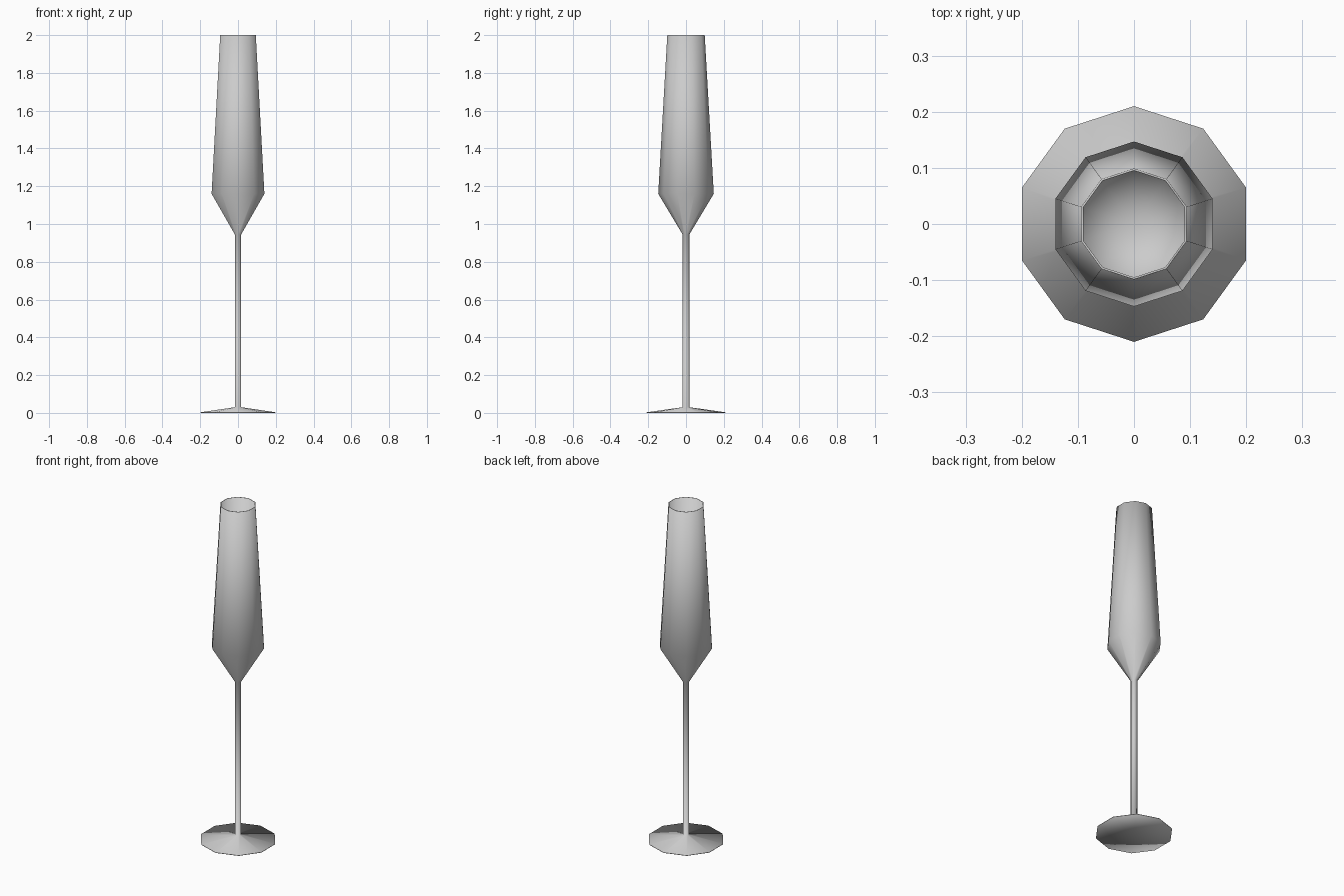
import bpy, bmesh
from math import tau

if "Cube" in bpy.data.objects:
    bpy.data.objects.remove(bpy.data.objects["Cube"])

SIDES = 10


def lathe(name, profile):
    """Spin (radius, height) points around z, starting on the y axis."""
    bm = bmesh.new()
    verts = [bm.verts.new((0, r, z)) for r, z in profile]
    edges = [bm.edges.new(pair) for pair in zip(verts, verts[1:])]
    bmesh.ops.spin(bm, geom=verts + edges, cent=(0, 0, 0), axis=(0, 0, 1),
                   angle=tau, steps=SIDES, use_merge=False)
    bmesh.ops.remove_doubles(bm, verts=bm.verts[:], dist=0.0005)
    bmesh.ops.recalc_face_normals(bm, faces=bm.faces[:])
    for face in bm.faces:
        face.smooth = True
    mesh = bpy.data.meshes.new(name)
    bm.to_mesh(mesh)
    bm.free()
    obj = bpy.data.objects.new(name, mesh)
    bpy.context.collection.objects.link(obj)
    return obj


# Foot, stem and hollow bowl are one continuous blown-glass surface
foot = [(0, 0.015), (0.21, 0.0), (0.21, 0.003), (0.018, 0.03)]
stem_top = [(0.018, 0.945)]
bowl_outside = [(0.147, 1.16), (0.099, 2.0)]
bowl_inside = [(0.095, 2.0), (0.143, 1.163), (0, 0.95)]

lathe("champagne_flute", foot + stem_top + bowl_outside + bowl_inside)
